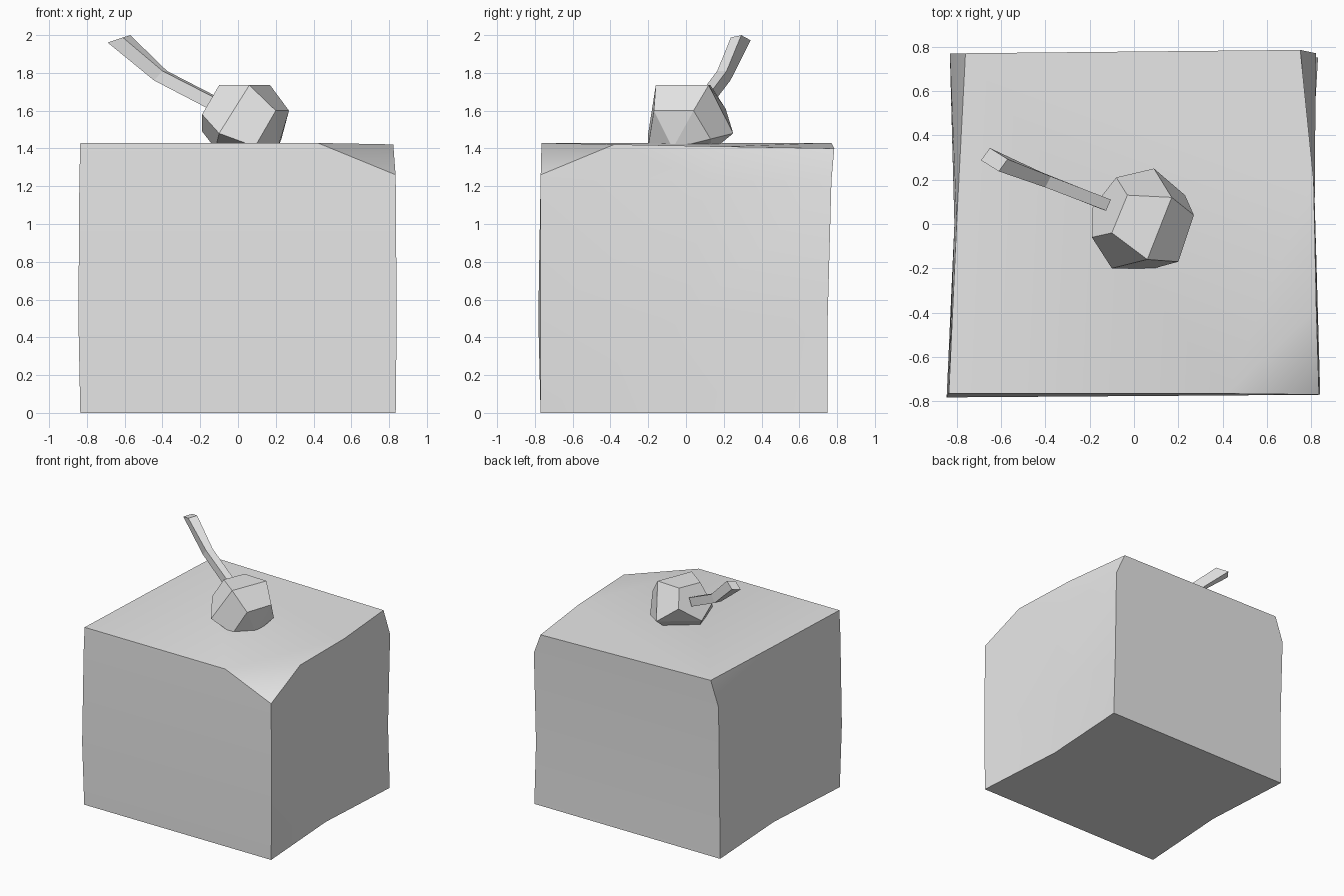
import bpy
import bmesh
import math
from mathutils import Vector

cube = bpy.data.objects.get("Cube")
if cube:
    bpy.data.objects.remove(cube, do_unlink=True)

# One plain grey for everything
GREY = (0.8, 0.8, 0.8, 1)
grey = bpy.data.materials.new("light_grey")
grey.use_nodes = True
grey.diffuse_color = GREY
grey.node_tree.nodes["Principled BSDF"].inputs["Base Color"].default_value = GREY


def finish(bm, name, smooth=False):
    """Turn a bmesh into a named, coloured object."""
    bmesh.ops.recalc_face_normals(bm, faces=bm.faces)
    mesh = bpy.data.meshes.new(name)
    bm.to_mesh(mesh)
    bm.free()
    mesh.materials.append(grey)
    obj = bpy.data.objects.new(name, mesh)
    bpy.context.collection.objects.link(obj)
    if smooth:
        bpy.ops.object.select_all(action="DESELECT")
        bpy.context.view_layer.objects.active = obj
        obj.select_set(True)
        bpy.ops.object.shade_smooth_by_angle(angle=math.radians(30))
    return obj


def loft(bm, rings):
    """Skin a stack of rings and cap both ends."""
    loops = [[bm.verts.new(p) for p in ring] for ring in rings]
    for low, high in zip(loops, loops[1:]):
        for i in range(len(low)):
            j = (i + 1) % len(low)
            bm.faces.new((low[i], low[j], high[j], high[i]))
    bm.faces.new(loops[0])
    bm.faces.new(loops[-1])


# Cake block: uneven outlines, front left round to the side middles and back
levels = [
    (0.0, [(-.835, -.77), (.835, -.77), (.785, 0), (.83, .75), (-.83, .75), (-.785, 0)]),
    (0.5, [(-.845, -.782), (.84, -.77), (.81, 0), (.815, .75), (-.825, .75), (-.81, 0)]),
    (1.23, [(-.84, -.77), (.835, -.77), (.815, .1), (.82, .77), (-.83, .77), (-.81, 0)]),
    (1.43, [(-.835, -.765), (.83, -.765), (.81, .2), (.75, .785), (-.76, .77), (-.80, 0)]),
]
rings = [[Vector((x, y, z)) for x, y in outline] for z, outline in levels]
for p in rings[-1]:
    # The top dips slightly towards the back corner on the +x side
    p.z -= 0.03 * max(0, p.x + p.y) / 1.535
bm = bmesh.new()
loft(bm, rings)

# Chipped front corner
a, b, c = Vector((.42, -.765, 1.43)), Vector((.825, -.38, 1.42)), Vector((.835, -.77, 1.26))
normal = (b - a).cross(c - a)
if normal.z < 0:
    normal.negate()
cut = bmesh.ops.bisect_plane(bm, geom=bm.verts[:] + bm.edges[:] + bm.faces[:],
                             plane_co=a, plane_no=normal, clear_outer=True)
rim = [e for e in cut["geom_cut"] if isinstance(e, bmesh.types.BMEdge)]
bmesh.ops.holes_fill(bm, edges=rim, sides=0)
finish(bm, "cake_block", smooth=True)

# Faceted cherry: hull over a few corner points, sunk into the cake
corners = [
    (-.03, .13, 1.735), (.17, .12, 1.735), (.06, -.16, 1.735), (-.10, -.04, 1.735),
    (-.08, .21, 1.61), (.09, .25, 1.48), (.23, .13, 1.45), (.27, .04, 1.60),
    (.20, -.17, 1.60), (.09, -.20, 1.41), (-.10, -.20, 1.48), (-.19, -.06, 1.58),
    (-.19, .07, 1.49), (.21, -.07, 1.40), (-.12, .0, 1.40), (.08, .14, 1.39),
]
bm = bmesh.new()
for p in corners:
    bm.verts.new(p)
bmesh.ops.convex_hull(bm, input=bm.verts[:])
bmesh.ops.dissolve_limit(bm, angle_limit=math.radians(10),
                         verts=bm.verts[:], edges=bm.edges[:])
finish(bm, "cherry")

# Bent four-sided stem widening to a slanted tip
sections = [
    ((-.13, .09, 1.64), (.022, .05, 0), (.03, -.01, .06)),
    ((-.41, .20, 1.785), (.024, .05, 0), (.045, -.02, .05)),
    ((-.63, .29, 1.98), (.04, .055, .012), (.08, -.05, .027)),
]
bm = bmesh.new()
rings = []
for centre, side, rise in sections:
    m, s, r = Vector(centre), Vector(side) / 2, Vector(rise) / 2
    rings.append([m - s - r, m + s - r, m + s + r, m - s + r])
loft(bm, rings)
finish(bm, "cherry_stem")
